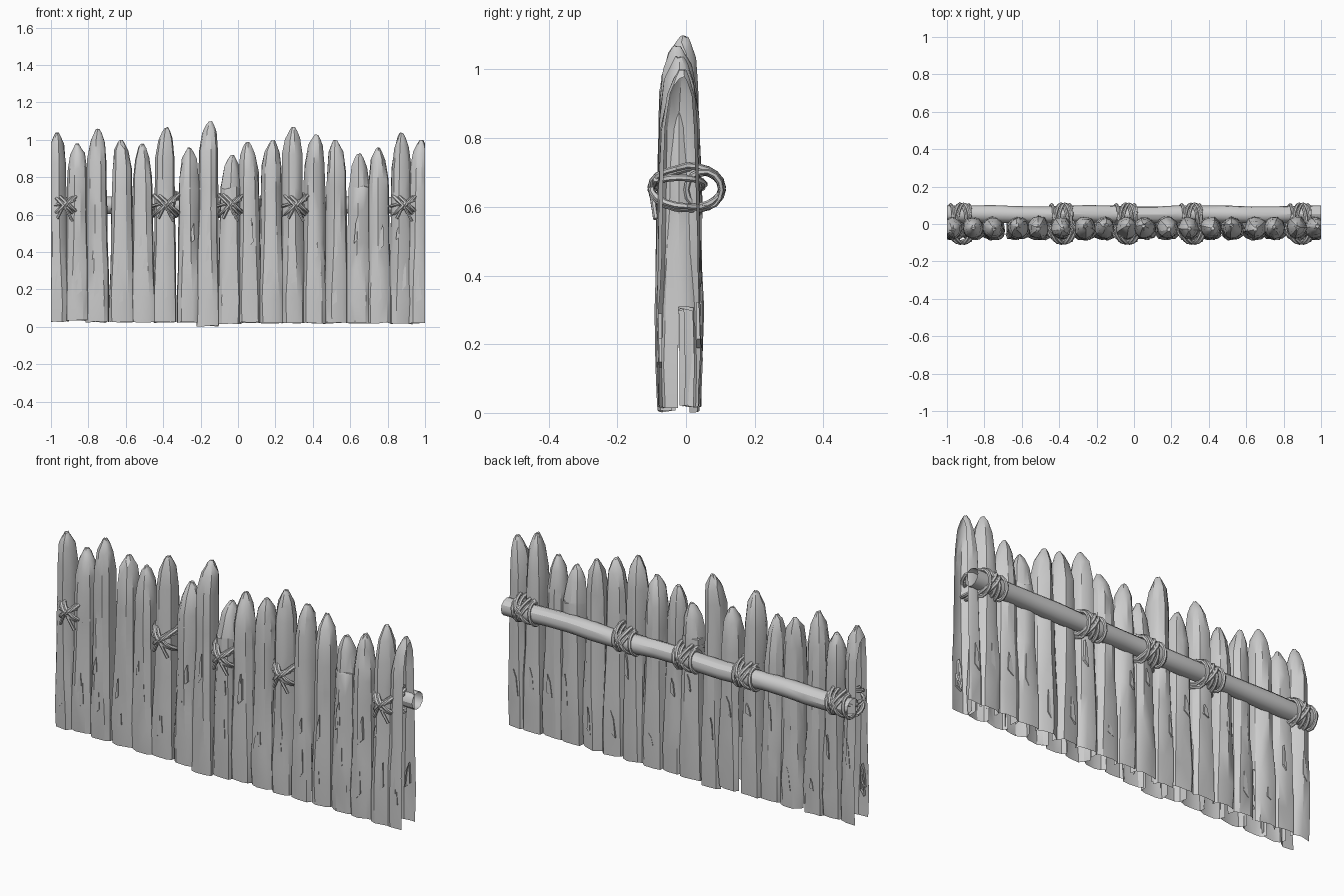
import bpy, bmesh, math, random
from mathutils import Vector

random.seed(7)
if "Cube" in bpy.data.objects:
    bpy.data.objects.remove(bpy.data.objects["Cube"])

grey = bpy.data.materials.new("weathered_grey")
grey.use_nodes = True
COLOUR = (0.6, 0.6, 0.6, 1)
grey.diffuse_color = COLOUR
grey.node_tree.nodes["Principled BSDF"].inputs["Base Color"].default_value = COLOUR

DEPTH_CENTRE = -0.02
RAIL_Y, RAIL_Z, RAIL_R = 0.052, 0.65, 0.045


def finish(bm, name, angle=35):
    """Clip to the panel ends, then make a shaded object."""
    for side in (-1, 1):
        bmesh.ops.bisect_plane(bm, geom=bm.verts[:] + bm.edges[:] + bm.faces[:],
                               plane_co=(side, 0, 0), plane_no=(side, 0, 0), clear_outer=True)
    bmesh.ops.recalc_face_normals(bm, faces=bm.faces)
    mesh = bpy.data.meshes.new(name)
    bm.to_mesh(mesh)
    bm.free()
    obj = bpy.data.objects.new(name, mesh)
    bpy.context.collection.objects.link(obj)
    mesh.materials.append(grey)
    bpy.ops.object.select_all(action='DESELECT')
    obj.select_set(True)
    bpy.context.view_layer.objects.active = obj
    bpy.ops.object.shade_smooth_by_angle(angle=math.radians(angle))
    return obj


def skin(bm, rings, closed=False):
    """Bridge a list of equal vertex rings with quads."""
    pairs = list(zip(rings, rings[1:]))
    if closed:
        pairs.append((rings[-1], rings[0]))
    n = len(rings[0])
    for a, b in pairs:
        for i in range(n):
            j = (i + 1) % n
            bm.faces.new((a[i], a[j], b[j], b[i]))


def post(name, x, height, foot, sides=11):
    bm = bmesh.new()
    lean = random.uniform(-0.008, 0.008)
    tip_x, tip_y = random.uniform(-0.012, 0.012), random.uniform(-0.015, 0.015)
    point = random.uniform(0.14, 0.19)
    # height, half width, half depth, squareness
    profile = [(foot, 0.064, 0.062, 0.6), (0.15, 0.066, 0.066, 0.6),
               (0.30, 0.064, 0.067, 0.75), (0.45, 0.061, 0.064, 0.9),
               (0.62, 0.059, 0.063, 1), (0.74, 0.057, 0.060, 1),
               (height - point, 0.054, 0.057, 1),
               (height - point * 0.42, 0.041, 0.043, 1),
               (height - 0.02, 0.022, 0.024, 1), (height, 0.010, 0.012, 1)]
    wobble = [random.uniform(0.93, 1.05) for _ in range(sides)]
    spin = random.uniform(0, 1)
    rings = []
    for k, (z, rx, ry, power) in enumerate(profile):
        t = max(0, (z - height + point) / point)
        ring = []
        for i in range(sides):
            a = (i + spin) * math.tau / sides
            c, s = math.cos(a), math.sin(a)
            r = wobble[i] * random.uniform(0.95, 1.04)
            dx = math.copysign(abs(c) ** power, c) * rx * r
            dy = math.copysign(abs(s) ** power, s) * ry * r
            drop = random.uniform(-0.012, 0.012) if 0 < k < 8 else random.uniform(0, 0.008)
            ring.append(bm.verts.new((x + lean * z + tip_x * t + dx,
                                      DEPTH_CENTRE + tip_y * t + dy,
                                      max(0, z + (drop if k < 8 else -drop)))))
        rings.append(ring)
    skin(bm, rings)
    bm.faces.new(rings[0])
    bm.faces.new(rings[-1])
    # The lower side walls between neighbours are open
    hidden = [f for f in bm.faces
              if f.calc_center_median().z < 0.28 and abs(f.normal.z) < 0.8
              and abs(f.calc_center_median().y - DEPTH_CENTRE) < 0.022]
    bmesh.ops.delete(bm, geom=hidden, context='FACES')
    # Slight twist in the wood gives diagonal facets
    bmesh.ops.triangulate(bm, faces=bm.faces, quad_method='SHORT_EDGE')
    finish(bm, name, 28)


def splinter(name, x, z, length, side):
    """A thin raised sliver of split wood."""
    bm = bmesh.new()
    y = DEPTH_CENTRE + side * 0.062
    w = random.uniform(0.008, 0.016)
    outer = [(-w, 0), (w, length * 0.2), (w * 0.7, length), (-w * 0.3, length * 0.7)]
    rings = [[bm.verts.new((x + u, y + side * d, z + v)) for u, v in outer]
             for d in (-0.012, 0.004)]
    skin(bm, rings)
    bm.faces.new(rings[-1])
    finish(bm, name)


def tube(bm, path, radius, sides=6, closed=False):
    """Sweep a ring along a path of points."""
    n = len(path)
    rings = []
    for k, p in enumerate(path):
        a = path[k - 1] if closed or k > 0 else p
        b = path[(k + 1) % n] if closed or k < n - 1 else p
        along = (b - a).normalized()
        u = along.cross(Vector((1, 0.13, 0.07))).normalized()
        v = along.cross(u)
        r = radius * random.uniform(0.88, 1.12)
        rings.append([bm.verts.new(p + (u * math.cos(i * math.tau / sides)
                                        + v * math.sin(i * math.tau / sides)) * r)
                      for i in range(sides)])
    skin(bm, rings, closed)
    if not closed:
        bm.faces.new(rings[0])
        bm.faces.new(rings[-1])


def binding(name, x):
    bm = bmesh.new()
    # Crossed loops round the post and the rail
    for slope in (-1, 1):
        for shift in (0, 0.02):
            path = []
            for i in range(20):
                a = i * math.tau / 20
                c, s = math.cos(a), math.sin(a)
                y = 0.002 + c * 0.104
                front = c < 0
                z = RAIL_Z + s * (0.056 if front else 0.062) + shift * 0.4
                px = x + slope * (s * 0.062 if front else s * 0.035) + shift
                path.append(Vector((px, y, z)))
            tube(bm, path, 0.0095, closed=True)
    # Level turn across the post
    path = [Vector((x + math.cos(a) * 0.07, DEPTH_CENTRE + math.sin(a) * 0.074,
                    RAIL_Z + 0.015 + 0.02 * math.cos(a)))
            for a in (i * math.tau / 16 for i in range(16))]
    tube(bm, path, 0.009, closed=True)
    # Loops gripping the rail
    for shift in (-0.05, 0.045):
        path = [Vector((x + shift + 0.012 * math.sin(a), RAIL_Y + math.cos(a) * 0.051,
                        RAIL_Z + math.sin(a) * 0.053))
                for a in (i * math.tau / 14 for i in range(14))]
        tube(bm, path, 0.009, closed=True)
    # Loose rope ends
    for dx, dz in ((0.045, -0.085), (-0.035, -0.07), (0.06, 0.03)):
        tube(bm, [Vector((x + dx * t, -0.1 + 0.012 * t, RAIL_Z + dz * t))
                  for t in (0, 0.5, 1)], 0.008)
    finish(bm, name, 40)


def rail(sides=12, steps=16):
    bm = bmesh.new()
    rings = []
    for k in range(steps + 1):
        x = -1 + 2 * k / steps
        sway = 0.003 * math.sin(k * 1.3)
        r = RAIL_R * random.uniform(0.95, 1.05)
        rings.append([bm.verts.new((x, RAIL_Y + sway + math.cos(a) * r,
                                    RAIL_Z - sway + math.sin(a) * r))
                      for a in (i * math.tau / sides for i in range(sides))])
    skin(bm, rings)
    finish(bm, "back_rail", 30)


# Row of sharpened posts: position across, height
POSTS = [(-0.965, 1.04), (-0.86, 0.98), (-0.75, 1.06), (-0.625, 1.0), (-0.505, 0.98),
         (-0.39, 1.07), (-0.265, 0.96), (-0.16, 1.1), (-0.045, 0.92), (0.06, 0.99),
         (0.18, 1.0), (0.295, 1.07), (0.41, 1.03), (0.525, 1.0), (0.645, 0.93),
         (0.755, 0.96), (0.87, 1.04), (0.972, 1.0)]
for n, (px, top) in enumerate(POSTS):
    foot = 0 if px == -0.16 else 0.012 + 0.01 * max(0, -px) + random.uniform(0, 0.01)
    post(f"post_{n + 1}", px, top, foot)
    for k, side in enumerate((-1, -1, 1)):
        splinter(f"splinter_{n + 1}_{k + 1}", px + random.uniform(-0.02, 0.02),
                 random.uniform(0.08, 0.5), random.uniform(0.06, 0.16), side)

rail()
for n, bx in enumerate((-0.93, -0.39, -0.045, 0.305, 0.885)):
    binding(f"rope_binding_{n + 1}", bx)
